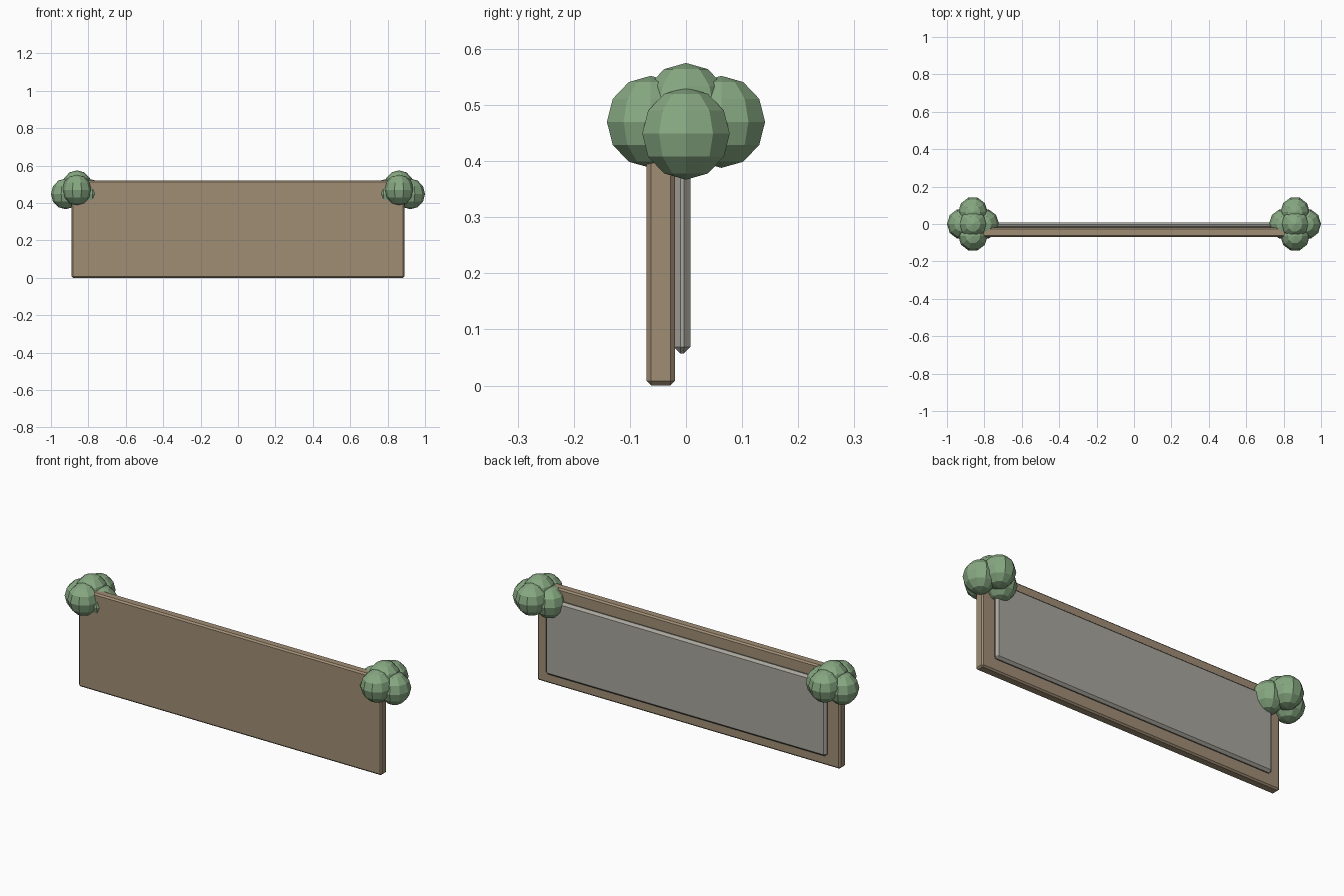
import bpy
from mathutils import Vector

cube = bpy.data.objects.get("Cube")
if cube:
    bpy.data.objects.remove(cube, do_unlink=True)


def material(name, rgb):
    mat = bpy.data.materials.new(name)
    mat.use_nodes = True
    color = (*rgb, 1)
    mat.diffuse_color = color
    mat.node_tree.nodes["Principled BSDF"].inputs["Base Color"].default_value = color
    return mat


wood = material("tan wood", (0.352, 0.270, 0.178))
stone = material("warm grey", (0.397, 0.381, 0.337))
leaf = material("leaf green", (0.242, 0.392, 0.223))


def slab(name, low, high, bevel, mat):
    """Box between two corners with chamfered edges."""
    low, high = Vector(low), Vector(high)
    bpy.ops.mesh.primitive_cube_add(size=1, location=(low + high) / 2)
    obj = bpy.context.object
    obj.name = name
    obj.scale = high - low
    bpy.ops.object.transform_apply(location=False, rotation=False, scale=True)
    mod = obj.modifiers.new("Chamfer", 'BEVEL')
    mod.width = bevel
    mod.segments = 1
    obj.data.materials.append(mat)


def leaf_ball(name, center):
    """Faceted ball of foliage."""
    bpy.ops.mesh.primitive_uv_sphere_add(segments=10, ring_count=6, radius=1,
                                         location=center)
    obj = bpy.context.object
    obj.name = name
    # the ball's first vertex points along x
    obj.rotation_euler.z = -1.5708
    bpy.ops.object.transform_apply(location=False, rotation=True, scale=False)
    reach = [max(v.co[i] for v in obj.data.vertices) for i in range(3)]
    size = (0.079, 0.078, 0.082)
    obj.scale = [s / r for s, r in zip(size, reach)]
    obj.data.materials.append(leaf)
    return obj


# Board and the raised panel on its back
slab("board", (-0.89, -0.07, 0), (0.89, -0.02, 0.52), 0.008, wood)
slab("back_panel", (-0.825, -0.022, 0.057), (0.825, 0.008, 0.463), 0.012, stone)

# Foliage clusters on the top corners
balls = {
    "outer": (0.06, 0, 0.449),
    "inner": (-0.06, 0, 0.449),
    "front": (0, -0.063, 0.47),
    "rear": (0, 0.063, 0.47),
    "top": (0, 0, 0.493),
}
for side, word in ((1, "left"), (-1, "right")):
    for place, (x, y, z) in balls.items():
        leaf_ball(f"{word}_{place}_foliage", (side * (0.861 + x), y, z))
